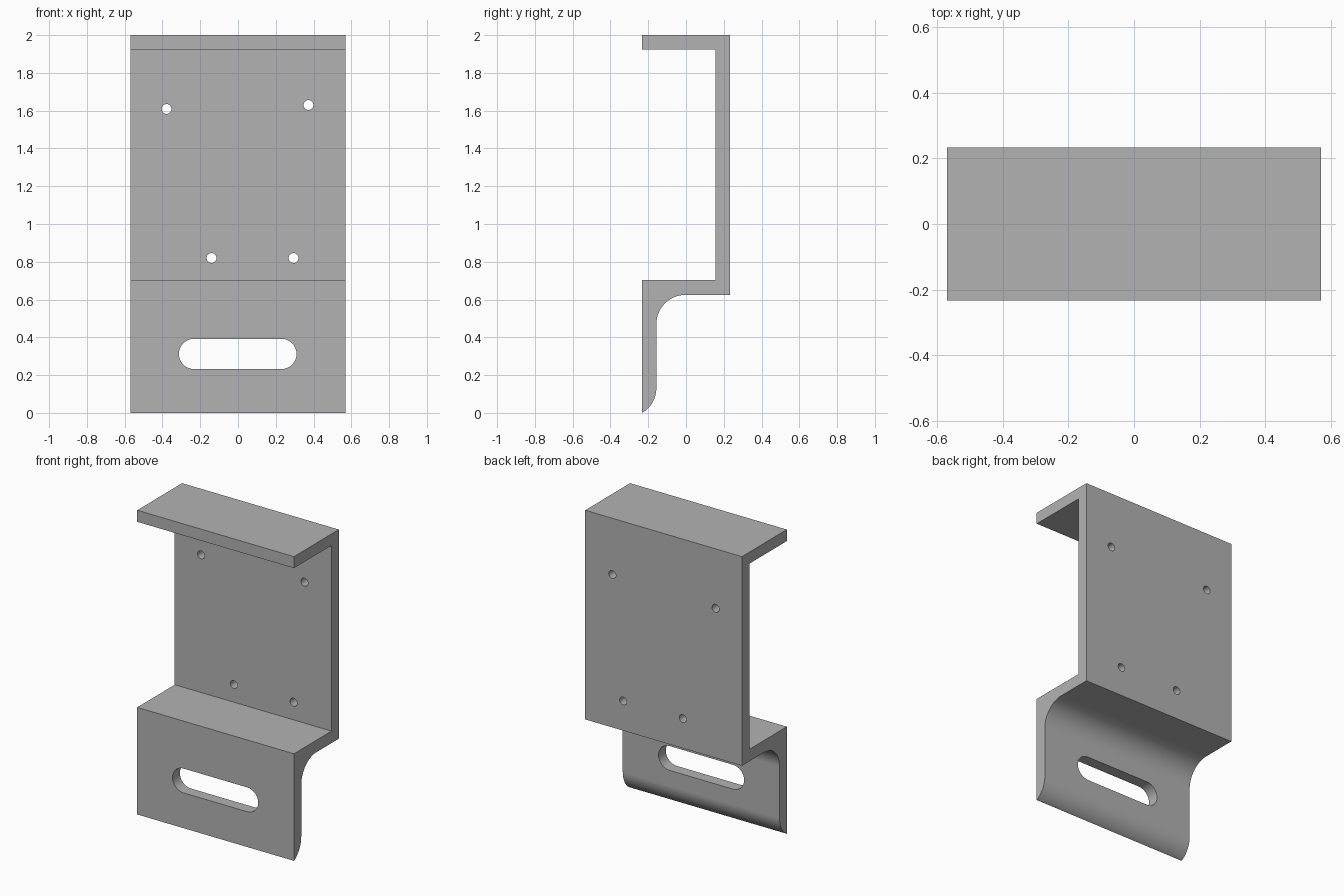
import bpy, bmesh
from math import sin, cos, pi, radians
from mathutils import Vector

cube = bpy.data.objects.get("Cube")
if cube:
    bpy.data.objects.remove(cube, do_unlink=True)

WIDTH, DEPTH, THICK = 1.14, 0.466, 0.076
FRONT, BACK = -DEPTH / 2, DEPTH / 2
SHELF_TOP, SHELF_BOTTOM = 0.704, 0.625

grey = bpy.data.materials.new("plain grey")
grey.use_nodes = True
colour = (0.45, 0.45, 0.45, 1)
grey.diffuse_color = colour
grey.node_tree.nodes["Principled BSDF"].inputs["Base Color"].default_value = colour


def arc(cx, cy, r, start, end, steps=16):
    """Points along a circular arc, angles in degrees."""
    angles = [radians(start + (end - start) * i / steps) for i in range(steps + 1)]
    return [(cx + r * cos(a), cy + r * sin(a)) for a in angles]


def extrude(name, points, direction):
    """Solid made by sweeping a closed outline along a direction."""
    bm = bmesh.new()
    face = bm.faces.new([bm.verts.new(p) for p in points])
    swept = bmesh.ops.extrude_face_region(bm, geom=[face])["geom"]
    bmesh.ops.translate(bm, vec=direction,
                        verts=[g for g in swept if isinstance(g, bmesh.types.BMVert)])
    bmesh.ops.recalc_face_normals(bm, faces=bm.faces)
    mesh = bpy.data.meshes.new(name)
    bm.to_mesh(mesh)
    bm.free()
    mesh.materials.append(grey)
    obj = bpy.data.objects.new(name, mesh)
    bpy.context.collection.objects.link(obj)
    return obj


# Bracket side profile: top lip, back plate, shelf, rounded front plate
inner = FRONT + THICK
fillet = 0.155
tip = 0.15
profile = [(FRONT, 2), (BACK, 2), (BACK, SHELF_BOTTOM)]
profile += arc(inner + fillet, SHELF_BOTTOM - fillet, fillet, 90, 180)
profile += arc(inner - tip, 0.13, tip, 0, -60)[:-1] + [(FRONT, 0)]
profile += [(FRONT, SHELF_TOP), (BACK - THICK, SHELF_TOP),
            (BACK - THICK, 2 - THICK), (FRONT, 2 - THICK)]
bracket = extrude("bracket", [(-WIDTH / 2, y, z) for y, z in profile],
                  Vector((WIDTH, 0, 0)))


def cut(name, outline, y0, y1):
    """Cut an x-z outline through the bracket between two depths."""
    cutter = extrude(name, [(x, y0, z) for x, z in outline], Vector((0, y1 - y0, 0)))
    cutter.hide_render = True
    mod = bracket.modifiers.new(name, "BOOLEAN")
    mod.operation = "DIFFERENCE"
    mod.solver = "EXACT"
    mod.object = cutter
    bpy.ops.object.modifier_apply(modifier=name)
    bpy.data.objects.remove(cutter, do_unlink=True)


bpy.ops.object.select_all(action="DESELECT")
bpy.context.view_layer.objects.active = bracket
bracket.select_set(True)

# Screw holes in the back plate
for x, z in [(-0.378, 1.609), (0.373, 1.63), (-0.14, 0.82), (0.294, 0.82)]:
    cut("screw_hole", arc(x, z, 0.026, 0, 360, 24)[:-1], 0.05, 0.4)

# Rounded slot in the front plate
cut("slot", arc(0.23, 0.312, 0.08, -90, 90) + arc(-0.233, 0.312, 0.08, 90, 270),
    -0.4, -0.05)

# Smooth curves, crisp flat faces
bpy.ops.object.shade_smooth_by_angle(angle=radians(30))
weighted = bracket.modifiers.new("flat_faces", "WEIGHTED_NORMAL")
weighted.keep_sharp = True
